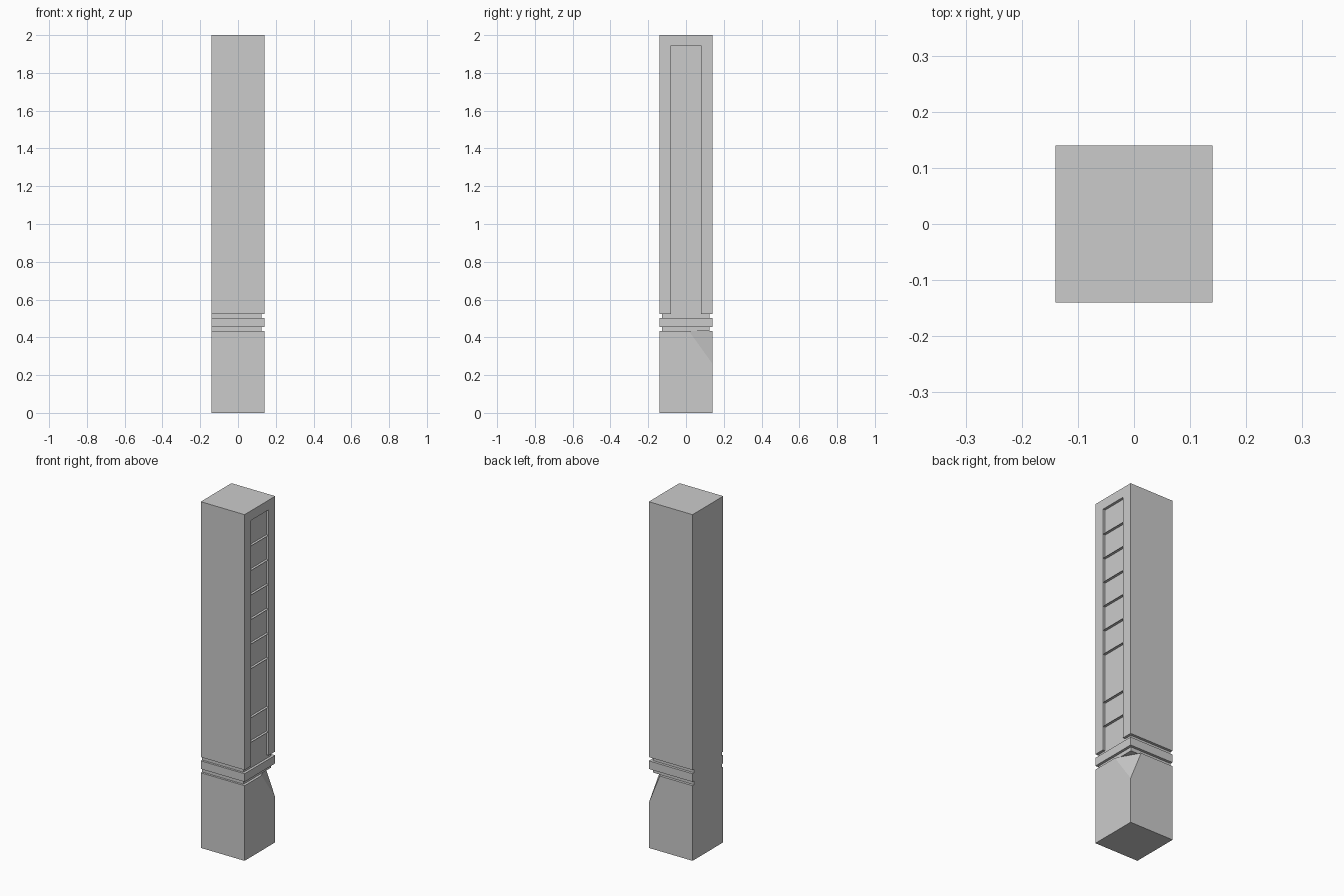
import bpy, bmesh
from mathutils import Vector

if "Cube" in bpy.data.objects:
    bpy.data.objects.remove(bpy.data.objects["Cube"])

H = 0.14        # half width of the post
FLOOR = 0.125   # depth reached by grooves and recess


def make(name, bm):
    bmesh.ops.recalc_face_normals(bm, faces=bm.faces)
    me = bpy.data.meshes.new(name)
    bm.to_mesh(me)
    bm.free()
    ob = bpy.data.objects.new(name, me)
    bpy.context.collection.objects.link(ob)
    return ob


def prism(name, pts, z0, z1):
    bm = bmesh.new()
    face = bm.faces.new([bm.verts.new((x, y, z0)) for x, y in pts])
    ext = bmesh.ops.extrude_face_region(bm, geom=[face])
    top = [g for g in ext["geom"] if isinstance(g, bmesh.types.BMVert)]
    bmesh.ops.translate(bm, verts=top, vec=(0, 0, z1 - z0))
    return make(name, bm)


def rect(x0, x1, y0, y1):
    return [(x0, y0), (x1, y0), (x1, y1), (x0, y1)]


post = prism("post", rect(-H, H, -H, H), 0, 2)

# Grooves around the front, right and back faces; the left face stays flat
u_shape = [(-0.2, -0.2), (0.2, -0.2), (0.2, 0.2), (-0.2, 0.2),
           (-0.2, FLOOR), (FLOOR, FLOOR), (FLOOR, -0.128), (-0.2, -0.128)]
cutters = [prism("groove_cutter", u_shape, z0, z1)
           for z0, z1 in ((0.434, 0.456), (0.503, 0.5245))]

# Tall recess on the right face, open into the upper groove
cutters.append(prism("recess_cutter", rect(FLOOR, 0.2, -0.08, 0.08), 0.515, 1.944))

# Sloped cut under the grooves at the back right corner
a, b = Vector((H, 0.015, 0.434)), Vector((0.07, H, 0.434))
mid = (a + b) / 2
bm = bmesh.new()
for p in (a, b, Vector((H, H, 0.434)), Vector((H, H, 0.26))):
    bm.verts.new(mid + (p - mid) * 2)
bmesh.ops.convex_hull(bm, input=bm.verts)
cutters.append(make("corner_cutter", bm))

bpy.context.view_layer.objects.active = post
for c in cutters:
    c.hide_render = True
    mod = post.modifiers.new("cut", "BOOLEAN")
    mod.operation, mod.solver, mod.object = "DIFFERENCE", "EXACT", c
    bpy.ops.object.modifier_apply(modifier=mod.name)
for c in cutters:
    bpy.data.objects.remove(c)

# Thin shelves crossing the recess, with one wider gap
bm = bmesh.new()
for k in (0, 1, 3, 4, 5, 6, 7, 8):
    z = 0.662 + 0.1418 * k
    bm.faces.new([bm.verts.new((x, y, z)) for x, y in rect(FLOOR, H, -0.08, 0.08)])
make("recess_shelves", bm)
